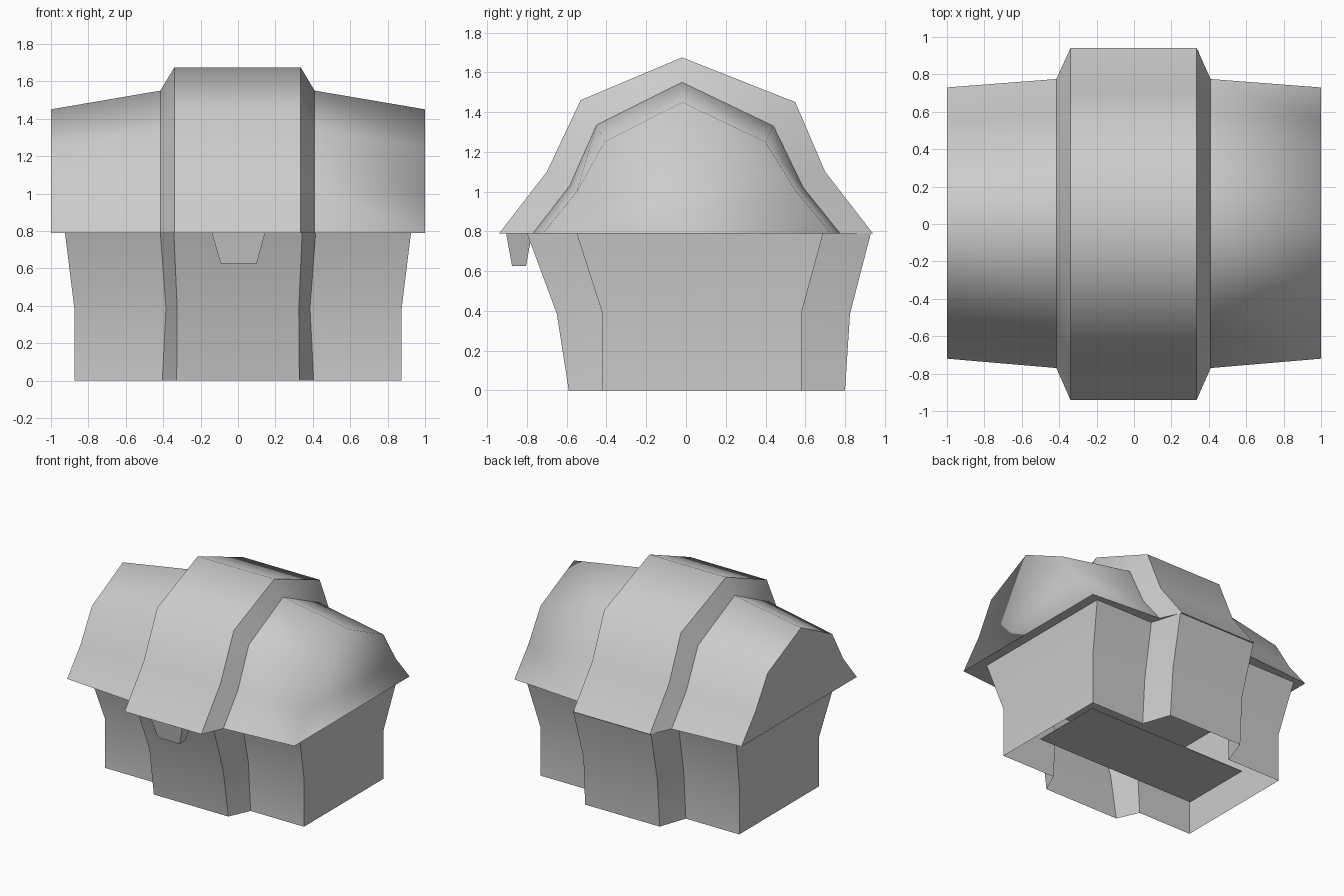
import bpy
import bmesh

cube = bpy.data.objects.get("Cube")
if cube:
    bpy.data.objects.remove(cube, do_unlink=True)

# One plain grey for the whole chest
grey = bpy.data.materials.new("plain grey")
grey.use_nodes = True
grey.diffuse_color = (0.6, 0.6, 0.6, 1)
bsdf = grey.node_tree.nodes["Principled BSDF"]
bsdf.inputs["Base Color"].default_value = (0.6, 0.6, 0.6, 1)
bsdf.inputs["Roughness"].default_value = 0.7


def loft(name, rings, start_cap=True, end_cap=True, is_sharp=None):
    """Skin equal-length closed rings; smooth faces, sharp where is_sharp(a, b)."""
    bm = bmesh.new()
    rows = [[bm.verts.new(p) for p in ring] for ring in rings]
    n = len(rows[0])
    for a, b in zip(rows, rows[1:]):
        for i in range(n):
            j = (i + 1) % n
            bm.faces.new((a[i], a[j], b[j], b[i]))
    if start_cap:
        bm.faces.new(rows[0][::-1])
    if end_cap:
        bm.faces.new(rows[-1])
    for f in bm.faces:
        f.smooth = True
    for e in bm.edges:
        a, b = (v.co for v in e.verts)
        e.smooth = not (is_sharp is None or is_sharp(a, b))
    mesh = bpy.data.meshes.new(name)
    bm.to_mesh(mesh)
    bm.free()
    mesh.materials.append(grey)
    obj = bpy.data.objects.new(name, mesh)
    bpy.context.collection.objects.link(obj)
    return obj


def rect(x0, x1, y0, y1, z):
    return [(x0, y0, z), (x1, y0, z), (x1, y1, z), (x0, y1, z)]


BASE = 0.79   # height where the lid meets the body

# Lid: three arched profiles (y, z), from the back edge over the top to the front
end = [(0.73, BASE), (0.555, 1.0), (0.40, 1.25), (-0.02, 1.45),
       (-0.41, 1.25), (-0.55, 1.0), (-0.72, BASE)]
neck = [(0.775, BASE), (0.59, 1.02), (0.44, 1.33), (-0.02, 1.55),
        (-0.45, 1.335), (-0.585, 1.03), (-0.77, BASE)]
band = [(0.94, BASE), (0.70, 1.10), (0.55, 1.45), (-0.02, 1.675),
        (-0.53, 1.46), (-0.70, 1.10), (-0.94, BASE)]
stations = [(-1, end), (-0.415, neck), (-0.34, band),
            (0.335, band), (0.41, neck), (1, end)]


def lid_sharp(a, b):
    # Rim, band borders and the flat end are crisp; the other end is rounded
    on_rim = max(a.z, b.z) < BASE + 0.001
    across = abs(a.x - b.x) < 0.001
    return on_rim or (across and a.x < 0.9)


loft("lid", [[(x, y, z) for y, z in prof] for x, prof in stations],
     is_sharp=lid_sharp)


# Body: open-bottomed walls with a projecting middle section front and back
def body_ring(z, xe, xo, xi, front, front_mid, back_mid, back):
    half = [(xi, front_mid), (xo, front), (xe, front),
            (xe, back), (xo, back), (xi, back_mid)]
    return [(x, y, z) for x, y in half] + [(-x, y, z) for x, y in half[::-1]]


loft("body", [
    body_ring(0.0, 0.875, 0.405, 0.328, -0.42, -0.59, 0.80, 0.58),
    body_ring(0.385, 0.875, 0.385, 0.325, -0.42, -0.65, 0.825, 0.58),
    body_ring(BASE, 0.925, 0.415, 0.343, -0.55, -0.80, 0.93, 0.69),
], start_cap=False, end_cap=False,
    is_sharp=lambda a, b: abs(a.z - b.z) > 0.1)

# Raised floor inside the body
loft("floor_panel", [rect(-0.705, 0.705, -0.21, 0.37, z) for z in (0.107, 0.112)])

# Tapered latch under the front of the lid
loft("latch", [rect(-0.093, 0.10, -0.875, -0.805, 0.625),
               rect(-0.14, 0.145, -0.905, -0.775, BASE)])
